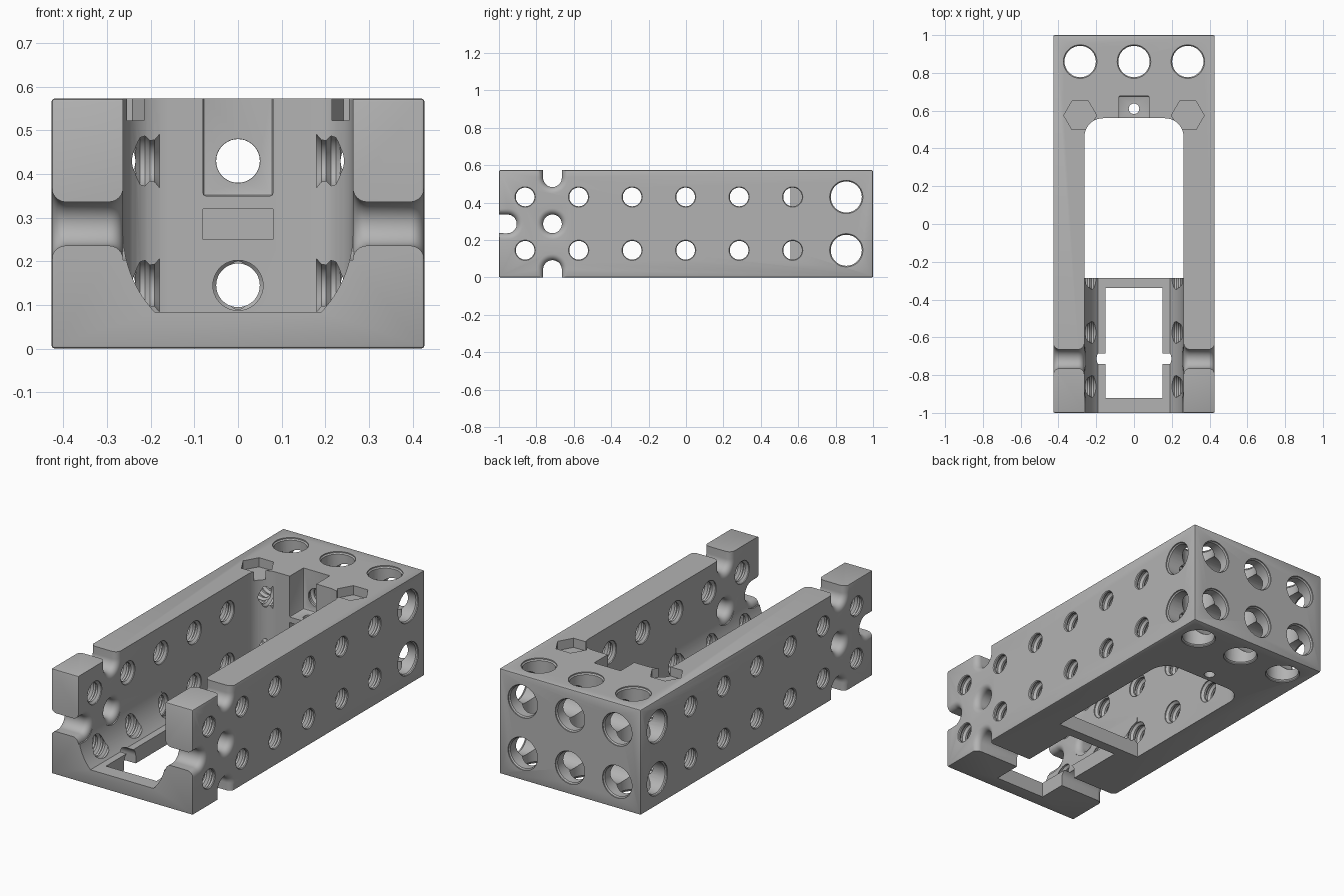
import bpy, bmesh, math
from mathutils import Vector

if "Cube" in bpy.data.objects:
    bpy.data.objects.remove(bpy.data.objects["Cube"], do_unlink=True)

W, H = 0.427, 0.573          # half width, height
INNER = 0.263                # half width of the channel
ROWS = (0.145, 0.43)         # hole heights
COLS = (-0.285, 0, 0.285)    # hole spacing across the width


def to_object(bm, name):
    bmesh.ops.recalc_face_normals(bm, faces=bm.faces)
    mesh = bpy.data.meshes.new(name)
    bm.to_mesh(mesh)
    bm.free()
    obj = bpy.data.objects.new(name, mesh)
    bpy.context.scene.collection.objects.link(obj)
    return obj


def box(name, lo, hi, bevel=0):
    bm = bmesh.new()
    bmesh.ops.create_cube(bm, size=1)
    for v in bm.verts:
        v.co = Vector([a + (b - a) * (c + 0.5) for a, b, c in zip(lo, hi, v.co)])
    if bevel:
        bmesh.ops.bevel(bm, geom=bm.edges[:], offset=bevel, segments=2,
                        profile=0.5, affect='EDGES')
    return to_object(bm, name)


def prism(name, outline, z0, z1):
    bm = bmesh.new()
    face = bm.faces.new([bm.verts.new((x, y, z0)) for x, y in outline])
    top = bmesh.ops.extrude_face_region(bm, geom=[face])["geom"]
    bmesh.ops.translate(bm, vec=(0, 0, z1 - z0),
                        verts=[v for v in top if isinstance(v, bmesh.types.BMVert)])
    return to_object(bm, name)


def lathe(name, axis, centre, profile, sides=36):
    """Solid of revolution; profile holds (position along axis, radius)."""
    bm = bmesh.new()
    rings = []
    for t, r in profile:
        ring = []
        for i in range(sides):
            a = 2 * math.pi * i / sides
            p = [r * math.cos(a), r * math.sin(a)]
            p.insert(axis, t)
            ring.append(bm.verts.new(Vector(p) + Vector(centre)))
        rings.append(ring)
    for a, b in zip(rings, rings[1:]):
        for i in range(sides):
            j = (i + 1) % sides
            bm.faces.new((a[i], a[j], b[j], b[i]))
    bm.faces.new(rings[0])
    bm.faces.new(rings[-1])
    return to_object(bm, name)


def cut(cutter):
    mod = body.modifiers.new("cut", 'BOOLEAN')
    mod.operation = 'DIFFERENCE'
    mod.solver = 'MANIFOLD'
    mod.object = cutter
    bpy.ops.object.modifier_apply(modifier=mod.name)
    bpy.data.objects.remove(cutter, do_unlink=True)


def threaded(start, end, count=6):
    """Ridged bore profile between two positions."""
    step = (end - start) / count
    pts = []
    for i in range(count):
        t = start + i * step
        pts += [(t, 0.062), (t + step * 0.25, 0.062),
                (t + step * 0.5, 0.05), (t + step * 0.75, 0.05)]
    return pts + [(end, 0.062)]


def flared(side, inner_flare):
    """Wall bore with rounded lips on the outer and inner faces."""
    r, lip = 0.05, 0.033
    arc = [(lip * (1 - math.sin(a)), r + lip * (1 - math.cos(a)))
           for a in [math.pi / 2 * (1 - i / 6) for i in range(7)]]
    pts = [(W + 0.02, r + lip)] + [(W - d, rad) for d, rad in arc]
    if inner_flare:
        pts += [(INNER + d, rad) for d, rad in reversed(arc)]
        pts += [(INNER - 0.02, r + lip)]
    else:
        pts += [(0.1, r)]
    return [(side * t, rad) for t, rad in pts]


# Main block
body = box("channel_frame", (-W, -1, 0), (W, 1, H), 0.007)
bpy.context.view_layer.objects.active = body
body.select_set(True)

# Open bay with rounded rear corners
bay = [(-INNER, -0.285), (INNER, -0.285)]
for cx, start in ((INNER - 0.1, 0), (0.1 - INNER, 90)):
    for i in range(11):
        a = math.radians(start + 9 * i)
        bay.append((cx + 0.1 * math.cos(a), 0.46 + 0.1 * math.sin(a)))
cut(prism("bay_cutter", bay, -0.1, 0.7))

# Front cradle: straight walls over a round bottom with a flat floor
cradle = [(-INNER, 0.7), (INNER, 0.7)]
half = math.asin(0.19 / INNER)
low = math.acos(0.19 / INNER)
for i in range(25):
    a = -i * low / 24
    cradle.append((INNER * math.cos(a), 0.265 + INNER * math.sin(a)))
cradle += [(-x, z) for x, z in reversed(cradle[2:])]
cradle_cutter = prism("cradle_cutter", cradle, -0.27, -1.1)
for v in cradle_cutter.data.vertices:
    v.co = (v.co.x, v.co.z, v.co.y)
cradle_cutter.data.flip_normals()
cut(cradle_cutter)

# Floor window
cut(box("window_cutter", (-0.152, -0.92, -0.1), (0.152, -0.34, 0.15)))

# Rear pocket above and below a small shelf
cut(box("pocket_cutter", (-0.08, 0.5, 0.35), (0.08, 0.678, 0.7), 0.006))
cut(box("slot_cutter", (-0.08, 0.5, 0.25), (0.08, 0.66, 0.32)))
cut(lathe("shelf_hole_cutter", 2, (0, 0.61, 0), [(-0.1, 0.028), (0.7, 0.028)], 24))

# Large bores across, down and into the rear of the block
big = 0.083
for z in ROWS:
    cut(lathe("cross_cutter", 0, (0, 0.857, z),
              [(-0.5, big + 0.006), (-W + 0.006, big + 0.006), (-W + 0.012, big),
               (W - 0.012, big), (W - 0.006, big + 0.006), (0.5, big + 0.006)]))
for x in COLS:
    cut(lathe("down_cutter", 2, (x, 0.86, 0),
              [(-0.1, big + 0.006), (0.006, big + 0.006), (0.012, big),
               (H - 0.012, big), (H - 0.006, big + 0.006), (0.7, big + 0.006)]))
    for z in ROWS:
        cut(lathe("rear_cutter", 1, (x, 0, z),
                  [(1.1, big + 0.006), (0.994, big + 0.006), (0.988, big), (0.8, big)]))
        cut(lathe("rear_thread_cutter", 1, (x, 0, z),
                  threaded(0.85, 0.53 if x == 0 else 0.57, 7)))

# Six-sided top recesses
for side in (-1, 1):
    cut(lathe("recess_cutter", 2, (side * 0.285, 0.575, 0),
              [(H - 0.05, 0.087), (0.7, 0.087)], 6))

# Rows of ridged holes in both side walls
for side in (-1, 1):
    for i in range(6):
        for z in ROWS:
            cut(lathe("side_cutter", 0, (0, -0.86 + 0.286 * i, z),
                      [(side * t, r) for t, r in threaded(0.445, 0.18)]))

# Flared openings and edge notches near the front
for side in (-1, 1):
    for y, z, dy, dz in ((-0.714, 0.286, 0, 0), (-0.955, 0.286, -1, 0),
                         (-0.714, 0.533, 0, 1), (-0.714, 0.042, 0, -1)):
        cutter = lathe("notch_cutter", 0, (0, y, z), flared(side, dz >= 0), 48)
        # Stretch the open half past the edge of the block
        for v in cutter.data.vertices:
            if (v.co.y - y) * dy + (v.co.z - z) * dz > 0.001:
                v.co.y += dy * 0.2
                v.co.z += dz * 0.2
        cut(cutter)

# Finish
grey = bpy.data.materials.new("mid_grey")
grey.use_nodes = True
grey.diffuse_color = (0.45, 0.45, 0.45, 1)
grey.node_tree.nodes["Principled BSDF"].inputs["Base Color"].default_value = (0.45, 0.45, 0.45, 1)
body.data.materials.clear()
body.data.materials.append(grey)
bpy.ops.object.shade_smooth_by_angle(angle=math.radians(30))
